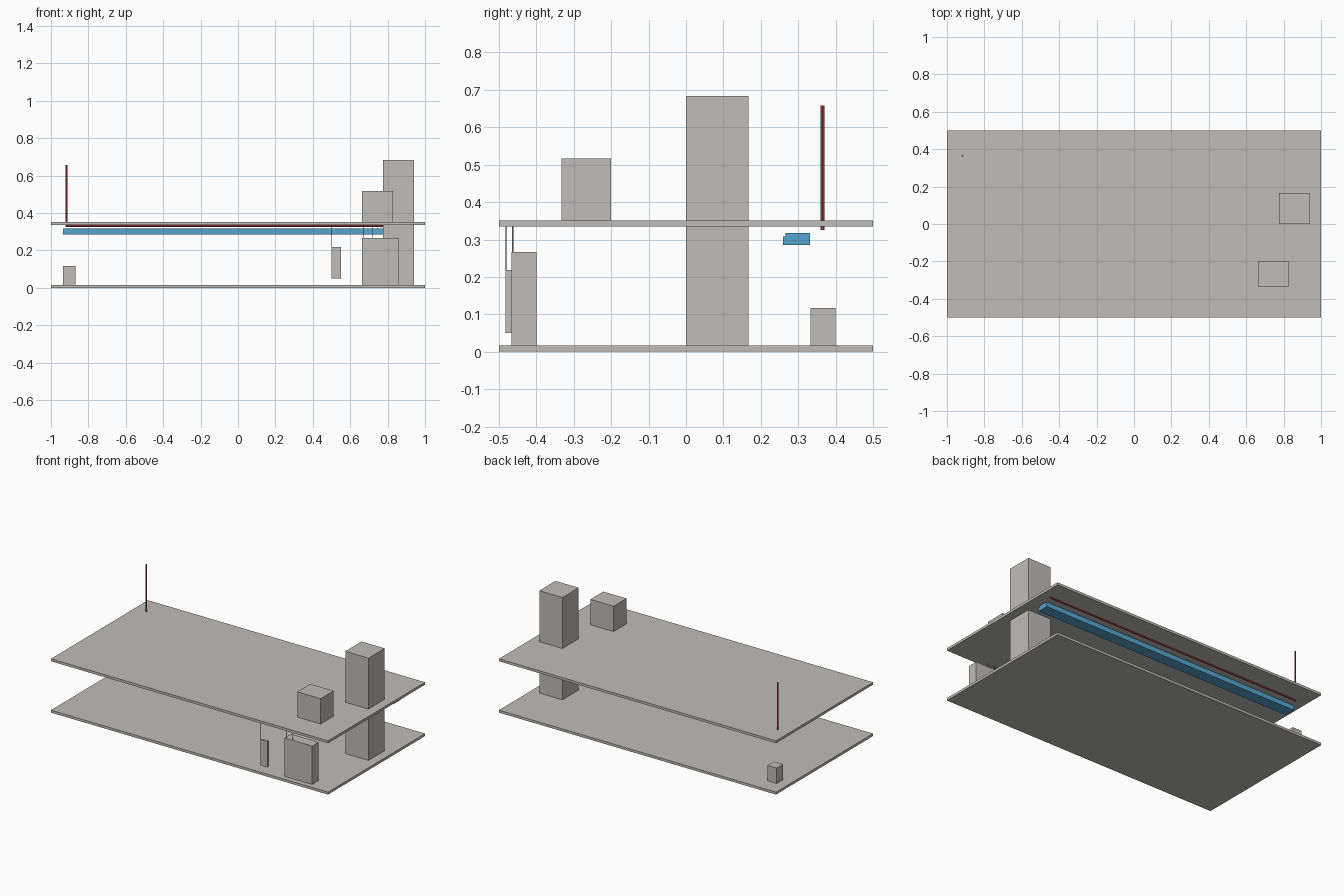
import bpy
from mathutils import Vector

if "Cube" in bpy.data.objects:
    bpy.data.objects.remove(bpy.data.objects["Cube"])


def material(name, rgb):
    m = bpy.data.materials.new(name)
    m.diffuse_color = (*rgb, 1)
    m.use_nodes = True
    m.node_tree.nodes["Principled BSDF"].inputs["Base Color"].default_value = m.diffuse_color
    return m


GREY = material("concrete grey", (0.52, 0.51, 0.50))
BLUE = material("duct blue", (0.09, 0.38, 0.62))
RED = material("pipe red", (0.52, 0.06, 0.06))
DARK = material("wire dark", (0.05, 0.05, 0.05))


def box(name, x, y, z, mat):
    """Box from its (min, max) extents on each axis."""
    bpy.ops.mesh.primitive_cube_add(size=1)
    ob = bpy.context.object
    ob.name = name
    ob.location = [(a + b) / 2 for a, b in (x, y, z)]
    ob.scale = [b - a for a, b in (x, y, z)]
    ob.data.materials.append(mat)
    return ob


def rod(name, start, end, radius, mat, sides=8):
    """Straight rod between two points."""
    a, b = Vector(start), Vector(end)
    bpy.ops.mesh.primitive_cylinder_add(vertices=sides, radius=radius, depth=(b - a).length,
                                        location=(a + b) / 2)
    ob = bpy.context.object
    ob.name = name
    ob.rotation_euler = (b - a).to_track_quat('Z', 'Y').to_euler()
    ob.data.materials.append(mat)
    return ob


# Floor slabs
for name, z in (("lower_slab", 0.0), ("upper_slab", 0.335)):
    box(name, (-1, 1), (-0.5, 0.5), (z, z + 0.0163), GREY)

# Shaft through both levels, and free-standing units
box("shaft", (0.775, 0.942), (0, 0.167), (0.016, 0.684), GREY)
box("upper_unit", (0.663, 0.83), (-0.333, -0.2), (0.35, 0.517), GREY)
box("lower_cabinet", (0.663, 0.862), (-0.466, -0.4), (0.016, 0.267), GREY)
box("corner_unit", (-0.935, -0.87), (0.333, 0.4), (0.016, 0.117), GREY)
box("wall_panel", (0.5, 0.55), (-0.483, -0.466), (0.05, 0.218), GREY)

# Thin cables up to the ceiling
rod("panel_cable", (0.502, -0.481, 0.217), (0.502, -0.481, 0.336), 0.0015, DARK, 6)
rod("cabinet_cable_left", (0.672, -0.463, 0.266), (0.672, -0.463, 0.336), 0.002, DARK, 6)
rod("cabinet_cable_right", (0.72, -0.463, 0.266), (0.72, -0.463, 0.336), 0.0015, GREY, 6)

# Air duct with a low front lip
box("duct", (-0.935, 0.942), (0.266, 0.332), (0.285, 0.317), BLUE)
box("duct_lip", (-0.935, 0.942), (0.259, 0.266), (0.285, 0.308), BLUE)

# Pipe under the ceiling and its riser
rod("ceiling_pipe", (-0.917, 0.365, 0.33), (0.942, 0.365, 0.33), 0.005, RED)
rod("riser_pipe", (-0.917, 0.365, 0.325), (-0.917, 0.365, 0.658), 0.005, RED)
